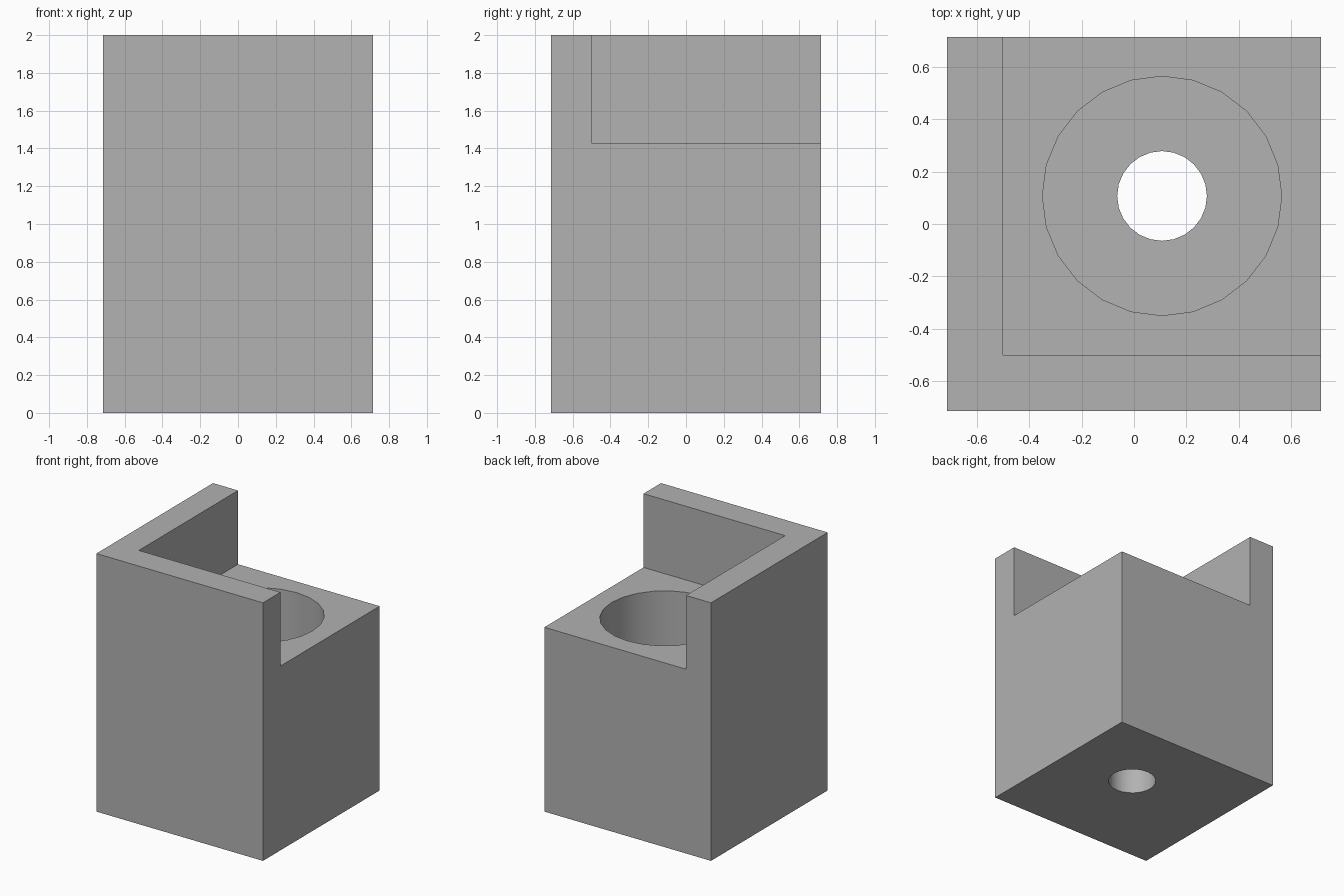
import bpy

# Remove the default cube
if "Cube" in bpy.data.objects:
    bpy.data.objects.remove(bpy.data.objects["Cube"], do_unlink=True)

U = 1 / 14            # design unit
SIDE, HEIGHT, WALL, LEDGE, FLOOR = 20 * U, 28 * U, 3 * U, 20 * U, 3 * U
HALF = SIDE / 2
BORE = WALL / 2       # bore sits in the middle of the ledge

grey = bpy.data.materials.new("grey")
grey.use_nodes = True
colour = (0.445, 0.445, 0.445, 1)
grey.diffuse_color = colour
grey.node_tree.nodes["Principled BSDF"].inputs["Base Color"].default_value = colour


def box(name, low, high):
    centre = [(a + b) / 2 for a, b in zip(low, high)]
    bpy.ops.mesh.primitive_cube_add(size=1, location=centre)
    obj = bpy.context.object
    obj.name = name
    obj.scale = [b - a for a, b in zip(low, high)]
    bpy.ops.object.transform_apply(location=True, rotation=False, scale=True)
    return obj


def cylinder(name, radius, low, high, sides):
    bpy.ops.mesh.primitive_cylinder_add(vertices=sides, radius=radius, depth=high - low,
                                        location=(BORE, BORE, (low + high) / 2))
    bpy.context.object.name = name
    return bpy.context.object


def cut(target, cutter):
    mod = target.modifiers.new(cutter.name, 'BOOLEAN')
    mod.operation, mod.solver, mod.object = 'DIFFERENCE', 'EXACT', cutter
    bpy.context.view_layer.objects.active = target
    bpy.ops.object.modifier_apply(modifier=mod.name)
    bpy.data.objects.remove(cutter, do_unlink=True)


# Solid block with two raised walls, a wide bore and a screw hole
block = box("corner_block", (-HALF, -HALF, 0), (HALF, HALF, HEIGHT))
cut(block, box("corner_notch", (WALL - HALF, WALL - HALF, LEDGE), (SIDE, SIDE, HEIGHT + 1)))
cut(block, cylinder("wide_bore", 6.4 * U, FLOOR, LEDGE + 0.2, 24))
cut(block, cylinder("screw_hole", 2.4 * U, -0.2, FLOOR + 0.2, 24))

block.data.materials.clear()
block.data.materials.append(grey)

# Round bore walls, crisp block edges
bpy.ops.object.select_all(action='DESELECT')
block.select_set(True)
bpy.context.view_layer.objects.active = block
bpy.ops.object.shade_smooth_by_angle(angle=0.52)
